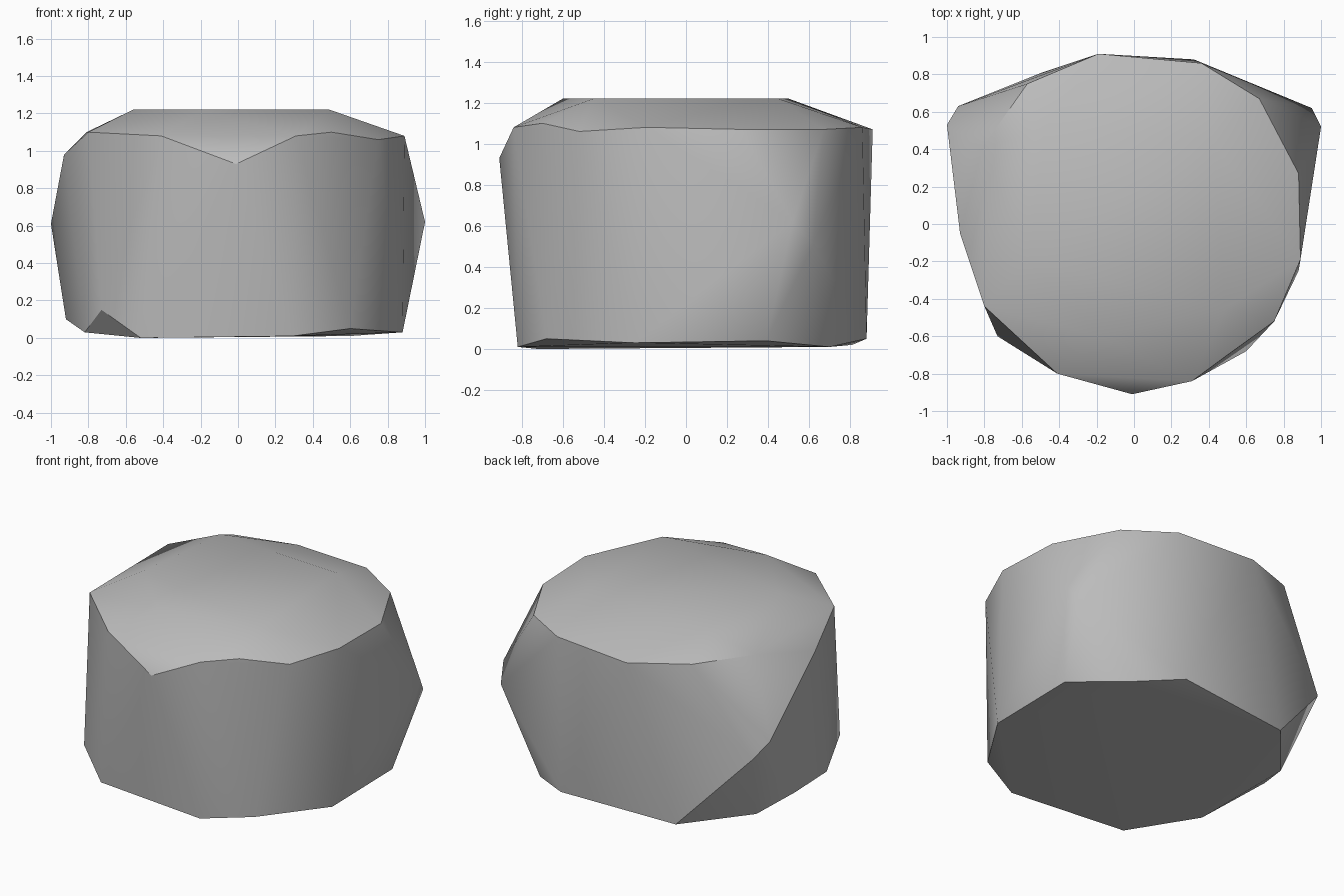
import bpy
import bmesh
from math import radians

default_cube = bpy.data.objects.get("Cube")
if default_cube is not None:
    bpy.data.objects.remove(default_cube, do_unlink=True)


def flat_material(name, colour):
    """Plain matte material shown equally in viewport and render."""
    material = bpy.data.materials.new(name)
    material.use_nodes = True
    material.diffuse_color = colour
    shader = material.node_tree.nodes["Principled BSDF"]
    shader.inputs["Base Color"].default_value = colour
    shader.inputs["Roughness"].default_value = .9
    return material


def hull_object(name, corners, material):
    """Chiselled solid: the convex hull of its corner points."""
    bm = bmesh.new()
    for corner in corners:
        bm.verts.new(corner)
    result = bmesh.ops.convex_hull(bm, input=bm.verts[:])
    leftovers = set(result["geom_interior"]) | set(result["geom_unused"])
    loose = [item for item in leftovers if isinstance(item, bmesh.types.BMVert)]
    bmesh.ops.delete(bm, geom=loose, context="VERTS")
    bmesh.ops.recalc_face_normals(bm, faces=bm.faces[:])
    mesh = bpy.data.meshes.new(name)
    bm.to_mesh(mesh)
    bm.free()
    mesh.materials.append(material)
    rock = bpy.data.objects.new(name, mesh)
    bpy.context.collection.objects.link(rock)
    return rock


# Flat top of the boulder, all at one height
plateau_height = 1.22
plateau = [(-.18, -.6), (.49, -.45), (.42, .45), (-.48, .5), (-.56, -.2)]

# Shoulder where the top slopes over into the sides
rim = [
    (-.41, -.8, 1.08), (-.01, -.91, .93), (.31, -.84, 1.08), (.5, -.7, 1.1),
    (.75, -.52, 1.06), (.89, -.19, 1.08), (.88, .27, 1.07), (.67, .67, 1.07),
    (.36, .86, 1.08), (-.19, .91, 1.07), (-.57, .75, 1.1), (-.81, .41, 1.1),
    (-.93, -.05, .98), (-.8, -.44, 1.1),
]

# Bulges on the two flanks, and the chipped front corner
flanks = [
    (1, .52, .62), (.95, .62, .51), (-1, .53, .61), (-.94, .63, .51),
    (-.73, -.6, .15),
]

# Foot of the boulder
foot = [
    (.88, .39, .04), (.6, .7, .01), (.32, .88, .05), (-.49, .81, .02),
    (-.82, .42, .03), (-.92, .15, .1), (-.82, -.33, .03), (-.52, -.72, 0),
    (.29, -.82, .01), (.6, -.68, .05), (.88, -.25, .03),
]

stone_grey = flat_material("stone grey", (.5, .5, .5, 1))
top = [(x, y, plateau_height) for x, y in plateau]
boulder = hull_object("boulder", top + rim + flanks + foot, stone_grey)

# Soft facets with crisp edges at the rim and foot
bpy.ops.object.select_all(action="DESELECT")
boulder.select_set(True)
bpy.context.view_layer.objects.active = boulder
bpy.ops.object.shade_smooth_by_angle(angle=radians(30))
